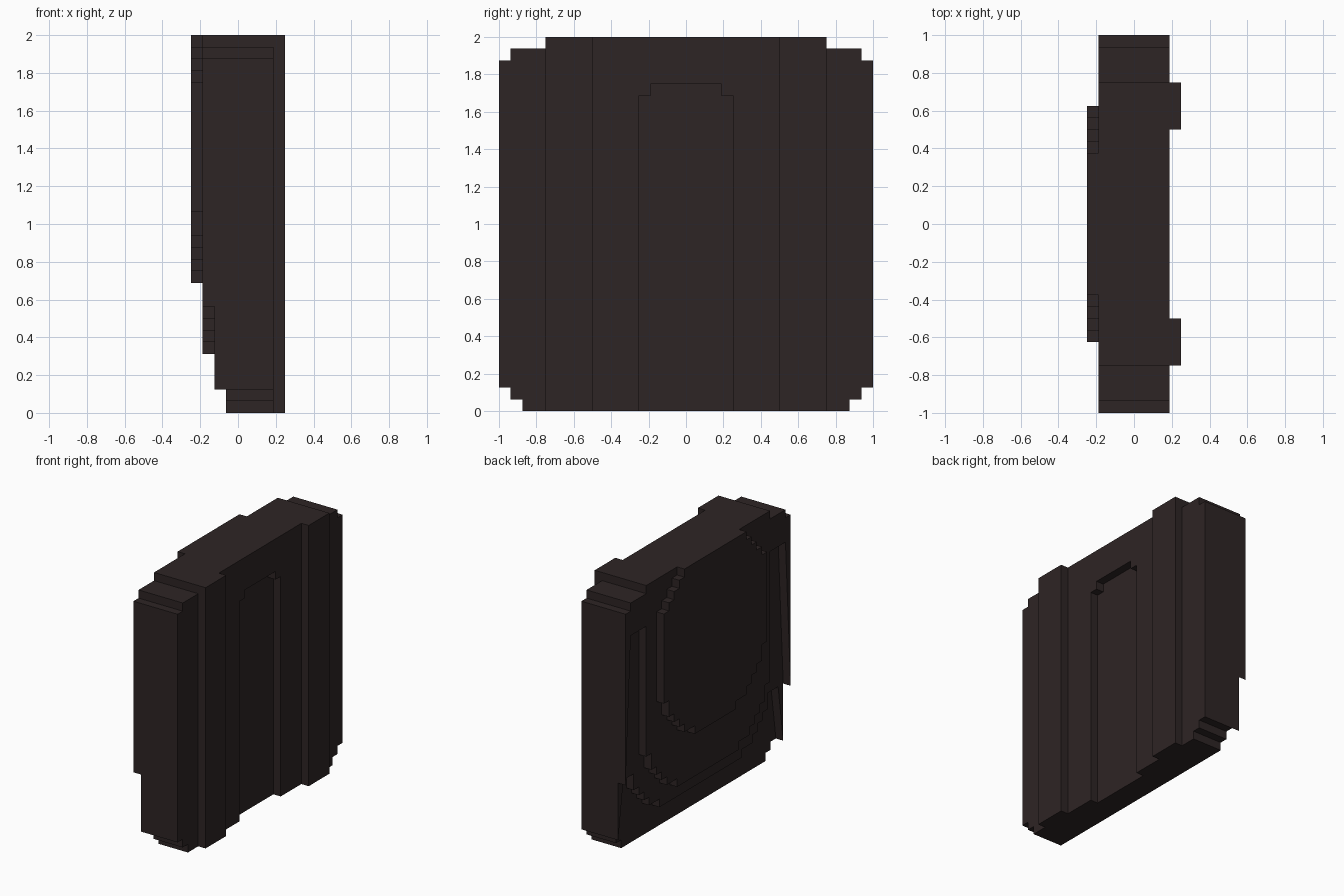
import bpy
import bmesh

UNIT = 1 / 16  # every step of the model is a multiple of this


def stairs(bottom, steps):
    """Corner points of a stepped edge, from (half width, upper height) pairs."""
    points, low = [], bottom
    for half, high in steps:
        points += [(half, low), (half, high)]
        low = high
    return points


def slab(name, points, x_low, x_high, material, mirrored=True):
    """Extrude an outline in the y-z plane along x, mirrored about y = 0."""
    outline = list(points)
    if mirrored:
        outline += [(-y, z) for y, z in reversed(points)]
    bm = bmesh.new()
    verts = [bm.verts.new((x_low * UNIT, y * UNIT, z * UNIT)) for y, z in outline]
    face = bm.faces.new(verts)
    extruded = bmesh.ops.extrude_face_region(bm, geom=[face])
    moved = [v for v in extruded["geom"] if isinstance(v, bmesh.types.BMVert)]
    bmesh.ops.translate(bm, verts=moved, vec=((x_high - x_low) * UNIT, 0, 0))
    bmesh.ops.triangulate(bm, faces=[f for f in bm.faces if len(f.verts) > 4])
    bmesh.ops.recalc_face_normals(bm, faces=bm.faces)
    mesh = bpy.data.meshes.new(name)
    bm.to_mesh(mesh)
    bm.free()
    mesh.materials.append(material)
    obj = bpy.data.objects.new(name, mesh)
    bpy.context.collection.objects.link(obj)
    return obj


if "Cube" in bpy.data.objects:
    bpy.data.objects.remove(bpy.data.objects["Cube"], do_unlink=True)

# Single dark brown colour
brown = bpy.data.materials.new("dark_brown")
brown.use_nodes = True
colour = (0.027, 0.018, 0.018, 1)
brown.diffuse_color = colour
brown.node_tree.nodes["Principled BSDF"].inputs["Base Color"].default_value = colour

# Shared stepped corners of the body
top = [(16, 30), (15, 31), (12, 32)]
feet = [(14, 1), (15, 2)]

# Solid core
slab("core", stairs(0, feet + top), -1, 2, brown)

# Outer panel with an arched recess open at the bottom
arch = [(3, 28), (3, 27), (4, 27), (4, 0)]
slab("recessed_panel", arch + stairs(0, feet + top), 2, 3, brown)

# Two upright ribs on the panel
for side, name in ((1, "left_rib"), (-1, "right_rib")):
    rib = [(8 * side, 0), (12 * side, 0), (12 * side, 32), (8 * side, 32)]
    slab(name, rib, 3, 4, brown, mirrored=False)

# Lower bowl layer with side rims
bowl = stairs(3, [(8, 4), (10, 5), (11, 6), (12, 7), (13, 9)])
slab("lower_bowl", bowl + [(15, 9)] + stairs(2, top), -2, -1, brown)

# Middle bowl layer, separated from its side rims by grooves
bowl = stairs(5, [(6, 6), (8, 7), (9, 8), (10, 9), (11, 11), (12, 27)])
slab("middle_bowl", bowl + [(15, 27)] + stairs(9, top), -3, -2, brown)

# Raised rounded plate
plate = [(4, 12), (6, 13), (7, 14), (8, 15), (9, 17),
         (10, 28), (9, 29), (8, 30), (7, 31), (6, 32)]
slab("raised_plate", stairs(11, plate), -4, -3, brown)
